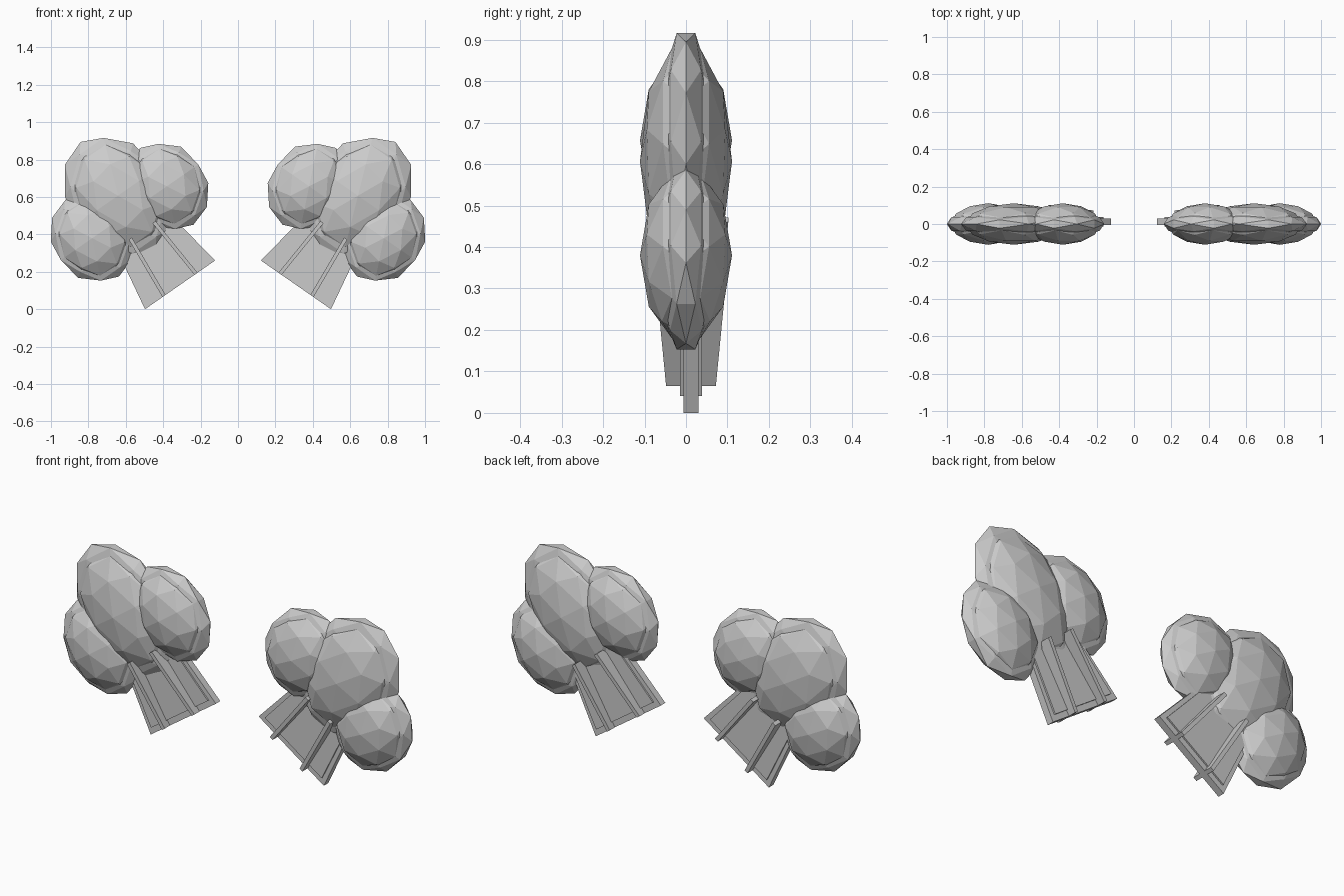
import bpy, bmesh, math
from mathutils import Matrix, Vector

cube = bpy.data.objects.get("Cube")
if cube:
    bpy.data.objects.remove(cube, do_unlink=True)

grey = bpy.data.materials.new("light_grey")
grey.use_nodes = True
grey.diffuse_color = (0.6, 0.6, 0.6, 1)
grey.node_tree.nodes["Principled BSDF"].inputs["Base Color"].default_value = (0.6, 0.6, 0.6, 1)

# Each cluster grows along a leaning axis from the foot of its stem
LEAN = Matrix.Translation((0.31, 0, 0.13)) @ Matrix.Rotation(math.radians(34.8), 4, 'Y')
LENGTH = 0.355


def finish(name, bm):
    """Lean the part, give it its colour and mirror it to the other side."""
    bmesh.ops.recalc_face_normals(bm, faces=bm.faces)
    bm.transform(LEAN)
    mesh = bpy.data.meshes.new(name)
    bm.to_mesh(mesh)
    bm.free()
    mesh.materials.append(grey)
    obj = bpy.data.objects.new(name, mesh)
    bpy.context.collection.objects.link(obj)
    obj.modifiers.new("Mirror", 'MIRROR').use_mirror_merge = False


def slab(name, x, half_width, half_depth, z0, z1, flare=0.0, keep_width=False):
    """Board that narrows towards the top, optionally growing deeper."""
    bm = bmesh.new()
    bmesh.ops.create_cube(bm, size=2)
    for v in bm.verts:
        z = z1 if v.co.z > 0 else z0
        taper = 1 - 0.73 * z
        width = half_width * (1 if keep_width else taper)
        depth = half_depth + (flare if v.co.z > 0 else 0)
        v.co = Vector((x * taper + v.co.x * width, 0.012 + v.co.y * depth, z))
    finish(name, bm)


def blob(name, x, z, radii):
    """Faceted flattened ball."""
    bm = bmesh.new()
    bmesh.ops.create_icosphere(bm, subdivisions=2, radius=1)
    bm.transform(Matrix.Translation((x, 0, z)) @ Matrix.Diagonal((*radii, 1)))
    finish(name, bm)


# Stem: flat plate, raised panel and two crosswise fins
slab("stem_plate", 0, 0.228, 0.018, 0, LENGTH)
slab("stem_panel", 0, 0.203, 0.026, 0.029, LENGTH - 0.01)
for side, label in ((-1, "inner"), (1, "outer")):
    slab(label + "_fin", side * 0.104, 0.01, 0.06, 0, LENGTH, 0.03, True)

# Foliage: a thin wide rim with a thicker core in each lobe
for label, x, z, width, height in (("middle", 0, 0.581, 0.265, 0.35),
                                   ("inner", -0.243, 0.473, 0.215, 0.25),
                                   ("outer", 0.243, 0.473, 0.215, 0.25)):
    blob(label + "_lobe_rim", x, z, (width, 0.073, height))
    blob(label + "_lobe_core", x, z, (width * 0.88, 0.111, height * 0.88))
